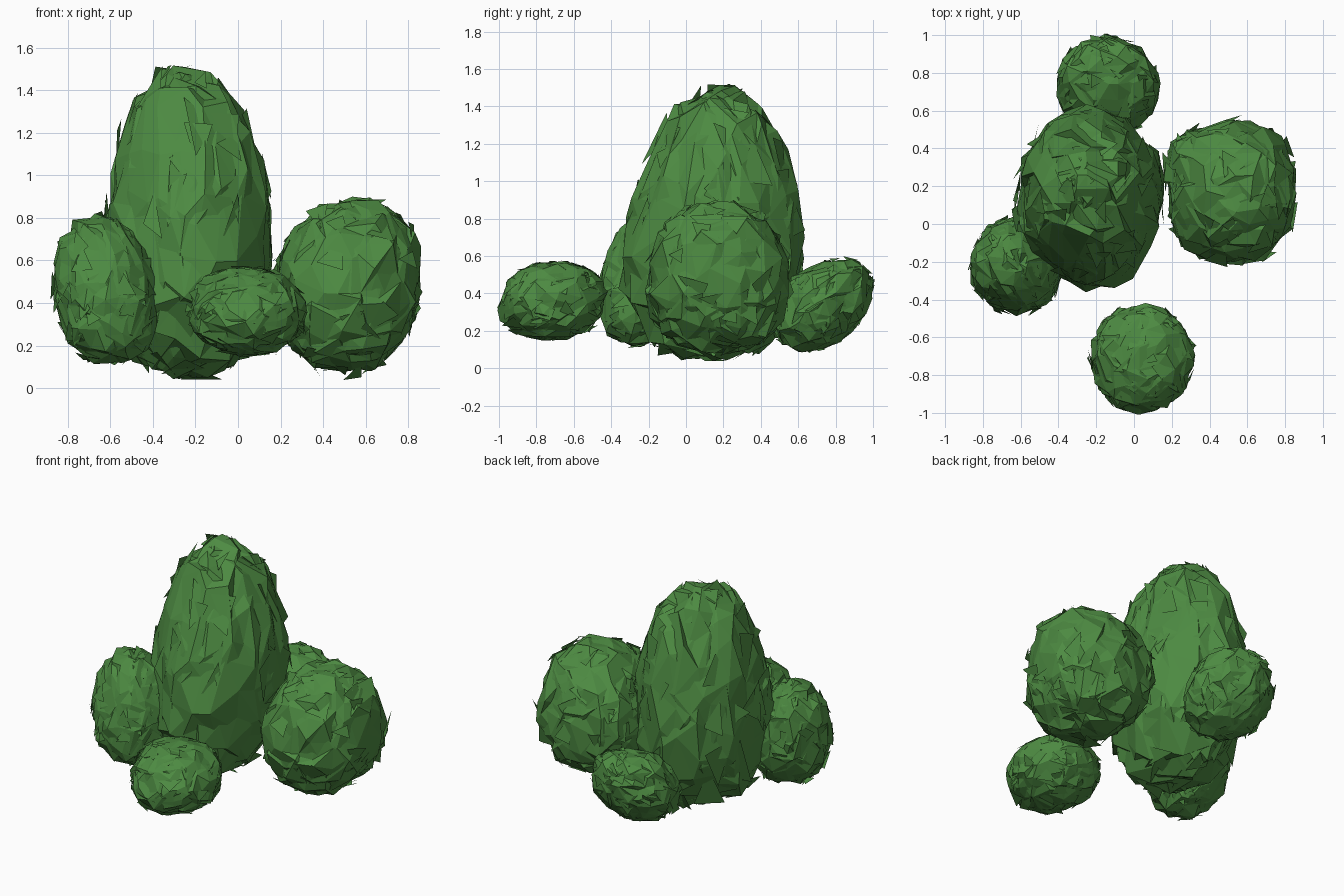
import bpy, bmesh, math, random
from mathutils import Vector, Quaternion

if "Cube" in bpy.data.objects:
    bpy.data.objects.remove(bpy.data.objects["Cube"])

random.seed(23)

leaf = bpy.data.materials.new("leaf_green")
leaf.diffuse_color = (0.074, 0.255, 0.054, 1)
leaf.use_nodes = True
leaf.node_tree.nodes["Principled BSDF"].inputs["Base Color"].default_value = leaf.diffuse_color


def rand_dir():
    z = random.uniform(-1, 1)
    a = random.uniform(0, math.tau)
    r = math.sqrt(1 - z * z)
    return Vector((r * math.cos(a), r * math.sin(a), z))


def bush(name, centre, radii, taper=(0, 0), lean=(0, 0), blunt=2.2, square=2.0, lumps=(), shards=70):
    bm = bmesh.new()
    # Two crumpled faceted shells that cut through each other
    for _ in range(2):
        shell = bmesh.ops.create_icosphere(bm, subdivisions=3, radius=0.965)["verts"]
        turn = Quaternion(rand_dir(), random.uniform(0, math.pi))
        for v in shell:
            n = v.co.normalized()
            v.co = turn @ ((n + rand_dir().cross(n) * 0.13).normalized() * random.uniform(0.90, 1.03))
    # Loose leaf shards poking out of the shells
    for _ in range(shards):
        d = rand_dir()
        n = (d + rand_dir() * 0.35).normalized()
        u = n.orthogonal().normalized()
        w = n.cross(u)
        start = random.uniform(0, math.tau)
        size = random.uniform(0.14, 0.26)
        corners = []
        for i in range(3):
            a = start + math.tau * (i + random.uniform(-0.3, 0.3)) / 3
            p = d * 0.97 + (u * math.cos(a) + w * math.sin(a)) * size
            corners.append(bm.verts.new(p * min(1.0, 1.06 / p.length)))
        bm.faces.new(corners)
    # Blunt, lump, stretch, taper and lean the unit ball into the bush shape
    for v in bm.verts:
        d = v.co.normalized()
        rho = (abs(d.x) ** square + abs(d.y) ** square) ** (1 / square)
        norm = (rho ** blunt + abs(d.z) ** blunt) ** (1 / blunt)
        swell = 1.0
        for way, amount in lumps:
            swell += amount * math.exp(-(d.angle(Vector(way)) / 0.45) ** 2)
        x, y, z = v.co / norm * swell
        v.co = (x * radii[0] * (1 - taper[0] * z) + lean[0] * z,
                y * radii[1] * (1 - taper[1] * z) + lean[1] * z,
                z * radii[2])
    mesh = bpy.data.meshes.new(name)
    bm.to_mesh(mesh)
    bm.free()
    mesh.materials.append(leaf)
    obj = bpy.data.objects.new(name, mesh)
    obj.location = centre
    bpy.context.collection.objects.link(obj)


bush("tall_bush", (-0.23, 0.15, 0.78), (0.39, 0.455, 0.735), (0.12, 0.25), (0.0, 0.025), blunt=2.4,
     lumps=[((0, 1, 0.35), 0.05), ((-1, -0.35, -0.2), 0.06), ((0.3, -1, -0.3), 0.06),
            ((0.9, 0.4, 0), 0.03), ((0.7, 0, 0.9), -0.05)])
bush("right_bush", (0.52, 0.17, 0.48), (0.345, 0.385, 0.42), (0, 0.05), (0.015, 0), square=2.4,
     lumps=[((-1, 0.6, 0), 0.10), ((1, 0.3, 0.45), 0.06), ((1, -0.3, -0.8), -0.06),
            ((-1, 0, 1), -0.04), ((0, 1, 1), -0.04)])
bush("left_bush", (-0.625, -0.22, 0.46), (0.245, 0.258, 0.35), (0.08, 0.08), (-0.03, 0.03),
     lumps=[((-0.8, 0, 1), 0.05)])
bush("front_bush", (0.04, -0.71, 0.36), (0.28, 0.285, 0.213), (0, 0), (0, 0.02),
     lumps=[((0, -1, -0.5), 0.05), ((-1, 0, -1), -0.05)])
bush("back_bush", (-0.14, 0.73, 0.34), (0.275, 0.25, 0.25), (0, 0), (0, 0.09))
